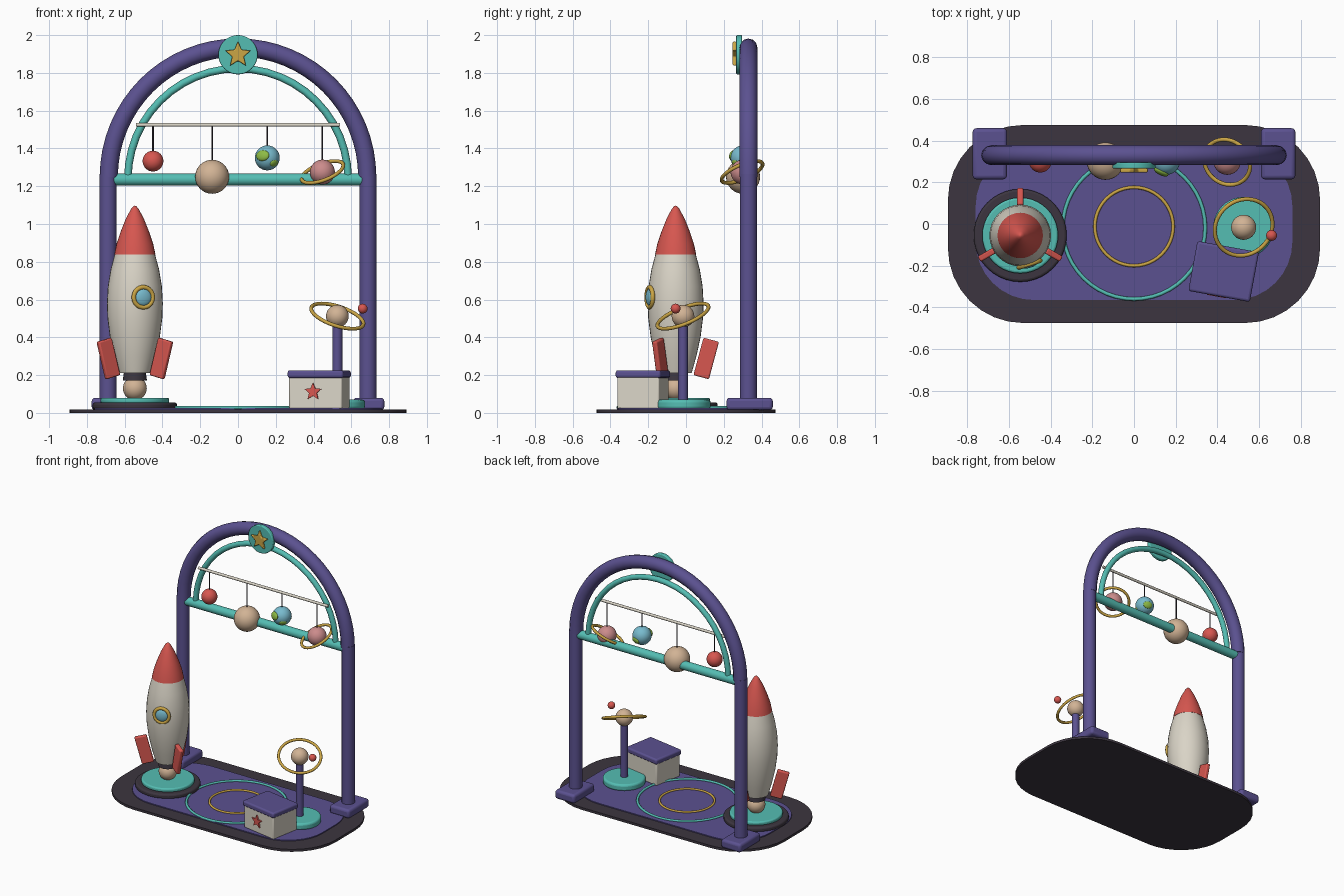
import bpy, bmesh
from math import sin, cos, pi, radians
from mathutils import Vector, Matrix

if "Cube" in bpy.data.objects:
    bpy.data.objects.remove(bpy.data.objects["Cube"])


def material(name, rgb):
    m = bpy.data.materials.new(name)
    m.use_nodes = True
    m.diffuse_color = (*rgb, 1)
    m.node_tree.nodes["Principled BSDF"].inputs["Base Color"].default_value = (*rgb, 1)
    return m


PURPLE = material("purple", (.105, .083, .28))
DARK = material("charcoal", (.045, .036, .05))
TEAL = material("teal", (.09, .51, .45))
CREAM = material("cream", (.70, .66, .57))
RED = material("coral red", (.68, .095, .08))
GOLD = material("gold", (.60, .38, .06))
SAND = material("sand", (.64, .45, .30))
BLUE = material("sky blue", (.19, .50, .62))
PINK = material("dusty pink", (.60, .26, .26))
GREEN = material("leaf green", (.27, .50, .06))


def finish(name, mat, bevel=0, smooth=True):
    ob = bpy.context.object
    ob.name = name
    ob.data.materials.append(mat)
    if bevel:
        mod = ob.modifiers.new("soft edges", "BEVEL")
        mod.width, mod.segments = bevel, 3
    if smooth:
        bpy.ops.object.shade_smooth_by_angle(angle=radians(40))
    return ob


def from_bmesh(bm, name, mat, loc, rot=(0, 0, 0), bevel=0):
    bmesh.ops.recalc_face_normals(bm, faces=bm.faces)
    me = bpy.data.meshes.new(name)
    bm.to_mesh(me)
    bm.free()
    ob = bpy.data.objects.new(name, me)
    bpy.context.collection.objects.link(ob)
    ob.location, ob.rotation_euler = loc, rot
    bpy.ops.object.select_all(action="DESELECT")
    ob.select_set(True)
    bpy.context.view_layer.objects.active = ob
    return finish(name, mat, bevel)


def box(name, mat, size, loc, rot=(0, 0, 0), bevel=0):
    bm = bmesh.new()
    bmesh.ops.create_cube(bm, size=1, matrix=Matrix.Diagonal((*size, 1)))
    return from_bmesh(bm, name, mat, loc, rot, bevel)


def rod(name, mat, r, a, b, bevel=0, sides=24):
    a, b = Vector(a), Vector(b)
    rot = (b - a).to_track_quat("Z", "Y").to_euler()
    bpy.ops.mesh.primitive_cylinder_add(vertices=sides, radius=r, depth=(b - a).length,
                                        location=(a + b) / 2, rotation=rot)
    return finish(name, mat, bevel)


def ball(name, mat, r, loc, scale=(1, 1, 1), rot=(0, 0, 0)):
    bpy.ops.mesh.primitive_uv_sphere_add(segments=32, ring_count=16, radius=r,
                                         location=loc, rotation=rot)
    bpy.context.object.scale = scale
    return finish(name, mat)


def ring(name, mat, R, r, loc, rot=(0, 0, 0)):
    bpy.ops.mesh.primitive_torus_add(major_radius=R, minor_radius=r, major_segments=48,
                                     minor_segments=10, location=loc, rotation=rot)
    return finish(name, mat)


def prism(name, mat, outline, depth, loc, rot=(0, 0, 0), bevel=0):
    bm = bmesh.new()
    face = bm.faces.new([bm.verts.new((x, y, 0)) for x, y in outline])
    new = bmesh.ops.extrude_face_region(bm, geom=[face])["geom"]
    verts = [v for v in new if isinstance(v, bmesh.types.BMVert)]
    bmesh.ops.translate(bm, verts=verts, vec=(0, 0, depth))
    return from_bmesh(bm, name, mat, loc, rot, bevel)


def lathe(name, mat, profile, loc):
    bm = bmesh.new()
    vs = [bm.verts.new((r, 0, z)) for r, z in profile]
    es = [bm.edges.new(p) for p in zip(vs, vs[1:])]
    bmesh.ops.spin(bm, geom=vs + es, axis=(0, 0, 1), cent=(0, 0, 0), angle=2 * pi,
                   steps=32, use_merge=True)
    bmesh.ops.remove_doubles(bm, verts=bm.verts, dist=.0005)
    return from_bmesh(bm, name, mat, loc)


def arch(name, mat, R, r, y, z, steps):
    cu = bpy.data.curves.new(name, "CURVE")
    cu.dimensions, cu.bevel_depth, cu.bevel_resolution = "3D", r, 4
    cu.use_fill_caps = True
    sp = cu.splines.new("POLY")
    sp.points.add(steps)
    for i, p in enumerate(sp.points):
        a = pi * i / steps
        p.co = (R * cos(a), y, z + R * sin(a), 1)
    ob = bpy.data.objects.new(name, cu)
    bpy.context.collection.objects.link(ob)
    bpy.ops.object.select_all(action="DESELECT")
    ob.select_set(True)
    bpy.context.view_layer.objects.active = ob
    bpy.ops.object.convert(target="MESH")
    return finish(name, mat)


def rounded(hx, hy, r, n=8):
    pts = []
    for q, (sx, sy) in enumerate([(1, 1), (-1, 1), (-1, -1), (1, -1)]):
        for i in range(n + 1):
            a = (q + i / n) * pi / 2
            pts.append((sx * (hx - r) + r * cos(a), sy * (hy - r) + r * sin(a)))
    return pts


def star(r):
    return [((r if i % 2 == 0 else r * .45) * cos(pi / 2 + i * pi / 5),
             (r if i % 2 == 0 else r * .45) * sin(pi / 2 + i * pi / 5)) for i in range(10)]


# Floor
prism("base_plate", DARK, rounded(.893, .475, .36), .018, (0, 0, 0))
prism("floor_mat", PURPLE, rounded(.76, .365, .28), .008, (0, 0, .017))
ring("outer_floor_ring", TEAL, .342, .009, (0, -.018, .028))
ring("inner_floor_ring", GOLD, .188, .008, (0, -.012, .028))

# Arch frame
Y = .33
for side, sx in (("right", -1), ("left", 1)):
    box(side + "_post_foot", PURPLE, (.165, .245, .066), (sx * .692, .337, .047), bevel=.018)
    rod(side + "_post", PURPLE, .045, (sx * .688, Y, .05), (sx * .688, Y, 1.265))
arch("main_arch", PURPLE, .684, .048, Y, 1.25, 32)
arch("inner_arch", TEAL, .583, .02, Y, 1.24, 24)
rod("crossbar", TEAL, .032, (-.66, Y, 1.235), (.66, Y, 1.235))

# Crest
rod("crest_disc", TEAL, .104, (0, .296, 1.896), (0, .266, 1.896), .006, 40)
prism("crest_star", GOLD, star(.072), .022, (0, .268, 1.896), (pi / 2, 0, 0), .006)

# Hanging mobile
M = .302
rod("mobile_bar", CREAM, .01, (-.54, M, 1.525), (.54, M, 1.525), sides=12)
for name, mat, x, z, r in (("red_planet", RED, -.45, 1.333, .055),
                           ("sand_planet", SAND, -.137, 1.25, .09),
                           ("blue_planet", BLUE, .155, 1.35, .066),
                           ("ringed_planet", PINK, .447, 1.275, .066)):
    ball(name, mat, r, (x, M, z))
    rod(name + "_string", DARK, .004, (x, M, z), (x, M, 1.525), sides=8)
ring("planet_ring", GOLD, .117, .01, (.447, M - .005, 1.275), (.38, -.36, 0))

# Land patches, flattened against the blue planet
for i, (d, r) in enumerate((((-.4, -.85, .2), .034), ((.58, -.65, -.45), .024),
                            ((.25, .85, -.35), .03))):
    d = Vector(d).normalized()
    ball("land_patch_%d" % i, GREEN, r, Vector((.155, M, 1.35)) + d * .059,
         (1.1, .85, .45), d.to_track_quat("Z", "Y").to_euler())

# Rocket and launch pad
RX, RY = -.546, -.055
rod("launch_pad", DARK, .223, (RX, RY, .018), (RX, RY, .055), .012, 40)
rod("launch_pad_top", TEAL, .182, (RX, RY, .05), (RX, RY, .08), .01, 40)
ball("exhaust_puff", SAND, .063, (RX, RY, .13))
lathe("rocket_nozzle", DARK, [(0, .172), (.064, .172), (.056, .23), (0, .23)], (RX, RY, 0))
lathe("rocket_body", CREAM, [(0, .212), (.085, .212), (.11, .3), (.132, .4), (.145, .5),
                             (.148, .58), (.143, .67), (.128, .76), (.106, .842), (0, .842)],
      (RX, RY, 0))
lathe("rocket_nose", RED, [(0, .838), (.109, .838), (.097, .895), (.075, .96), (.047, 1.03),
                           (.02, 1.08), (.008, 1.094), (0, 1.097)], (RX, RY, 0))
for i in range(3):
    a = pi / 2 + i * 2 * pi / 3
    box("rocket_fin_%d" % i, RED, (.085, .03, .205),
        (RX + .162 * cos(a), RY + .162 * sin(a), .288), (0, radians(15), a), .008)
turn = radians(18)
px, py = RX + .144 * sin(turn), RY - .144 * cos(turn)
ring("porthole_frame", GOLD, .053, .012, (px, py, .612), (pi / 2, 0, turn))
ball("porthole_glass", BLUE, .045, (px, py, .612), (1, .4, 1), (0, 0, turn))

# Planet stand
SX, SY = .526, -.016
rod("stand_base", TEAL, .146, (SX, SY, .02), (SX, SY, .07), .014, 40)
rod("stand_post", PURPLE, .026, (SX, SY, .06), (SX, SY, .48))
ball("stand_planet", SAND, .06, (SX, SY, .512))
ring("stand_ring", GOLD, .145, .01, (SX, SY, .512), (.36, .32, 0))
ball("stand_moon", RED, .026, (.66, -.055, .552))

# Storage box
turn = -.18
bx, by = .43, -.228
box("storage_box", CREAM, (.285, .226, .175), (bx, by, .11), (0, 0, turn), .008)
box("storage_box_lid", PURPLE, (.3, .243, .04), (bx, by, .205), (0, 0, turn), .012)
front = Vector((bx, by, .112)) + Matrix.Rotation(turn, 3, "Z") @ Vector((-.012, -.11, 0))
prism("storage_box_star", RED, star(.048), .014, front, (pi / 2, 0, turn))
